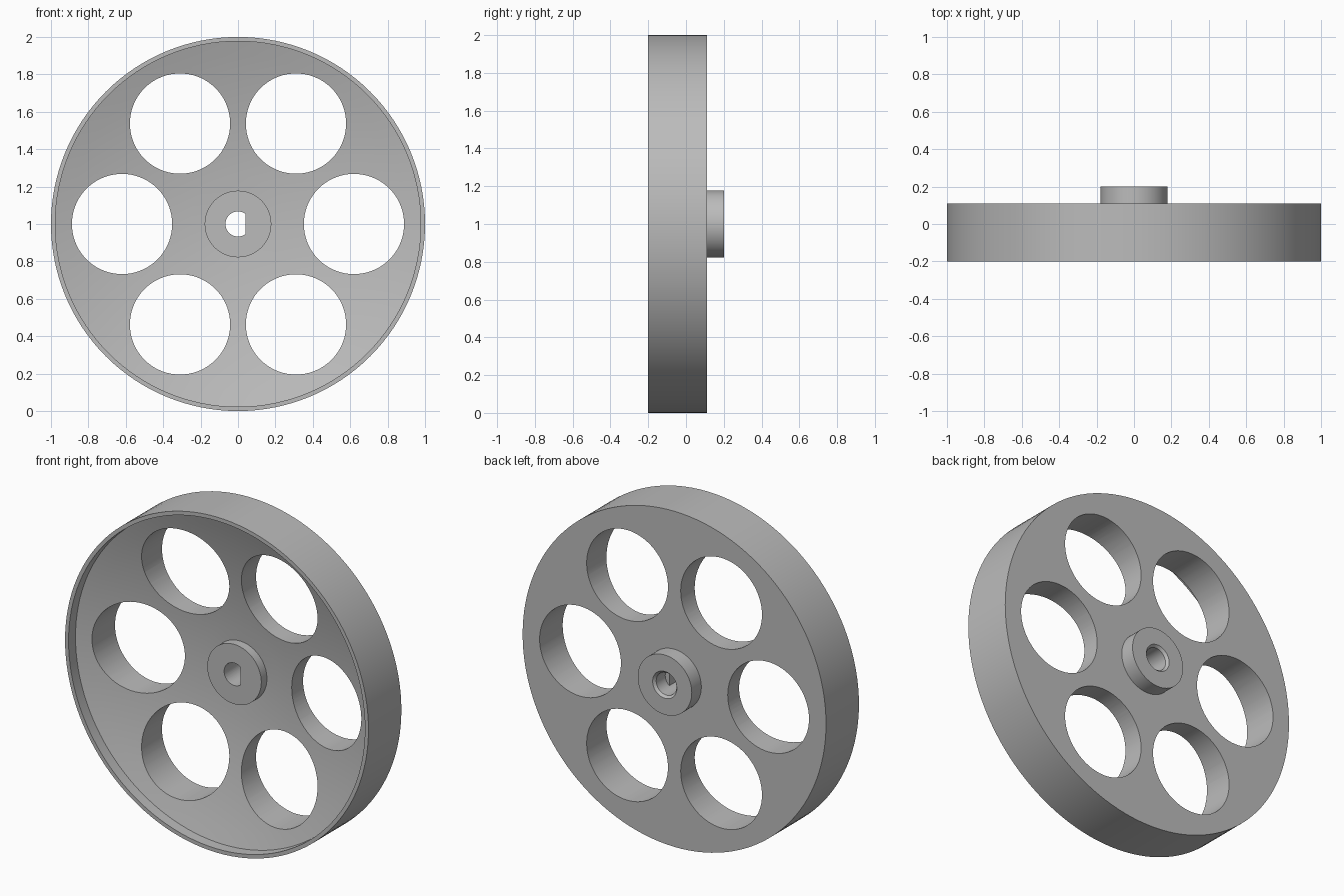
import bpy, bmesh
from math import sin, cos, pi, radians, acos
from mathutils import Matrix

cube = bpy.data.objects.get("Cube")
if cube:
    bpy.data.objects.remove(cube, do_unlink=True)

FRONT, BACK, HUB_BACK = -0.20, 0.11, 0.20
HUB_R, LIP_R, CENTRE_Z = 0.178, 0.977, 1.0

grey = bpy.data.materials.new("plain_grey")
grey.use_nodes = True
grey.diffuse_color = (0.5, 0.5, 0.5, 1)
grey.node_tree.nodes["Principled BSDF"].inputs["Base Color"].default_value = (0.5, 0.5, 0.5, 1)


def finish(bm, name):
    bmesh.ops.remove_doubles(bm, verts=bm.verts, dist=1e-5)
    bmesh.ops.recalc_face_normals(bm, faces=bm.faces)
    mesh = bpy.data.meshes.new(name)
    bm.to_mesh(mesh)
    bm.free()
    mesh.materials.append(grey)
    obj = bpy.data.objects.new(name, mesh)
    bpy.context.collection.objects.link(obj)
    return obj


def lathe(name, profile, segments):
    """Spin (radius, y) points around the axle."""
    bm = bmesh.new()
    verts = [bm.verts.new((r, y, CENTRE_Z)) for r, y in profile]
    edges = [bm.edges.new(pair) for pair in zip(verts, verts[1:])]
    bmesh.ops.spin(bm, geom=verts + edges, cent=(0, 0, CENTRE_Z), axis=(0, 1, 0),
                   angle=2 * pi, steps=segments, use_merge=True)
    return finish(bm, name)


def prism(name, outline, y0, y1):
    """Extrude an (x, z) outline along the axle."""
    bm = bmesh.new()
    face = bm.faces.new([bm.verts.new((x, y0, z + CENTRE_Z)) for x, z in outline])
    new = bmesh.ops.extrude_face_region(bm, geom=[face])["geom"]
    bmesh.ops.translate(bm, vec=(0, y1 - y0, 0),
                        verts=[v for v in new if isinstance(v, bmesh.types.BMVert)])
    return finish(bm, name)


def arc(cx, cz, r, start, end, n):
    return [(cx + r * cos(start + (end - start) * i / n),
             cz + r * sin(start + (end - start) * i / n)) for i in range(n + 1)]


# Wheel body: hub boss, hollow dished front, lip, tread, flat back, rear boss
def dish(r):
    return FRONT + 0.2235 - 0.1655 * r * r


rings = 10
dish_curve = [(r, dish(r)) for r in
              (HUB_R + (LIP_R - HUB_R) * i / rings for i in range(rings + 1))]
profile = ([(0, -0.035), (HUB_R, -0.035)] + dish_curve +
           [(LIP_R, FRONT), (1, FRONT), (1, BACK), (HUB_R, BACK),
            (HUB_R, HUB_BACK), (0, HUB_BACK)])
wheel = lathe("wheel", profile, 128)

# Six lightening holes
cutters = []
for k in range(6):
    a = k * pi / 3
    outline = arc(0.62 * cos(a), 0.62 * sin(a), 0.268, 0, 2 * pi, 72)[:-1]
    cutters.append(prism("hole_cutter", outline, -0.4, 0.4))

# Axle bore: flat-sided at the front, round and slightly countersunk at the back
BORE_R, FLAT_X = 0.067, 0.04
a = acos(FLAT_X / BORE_R)
cutters.append(prism("keyed_bore_cutter", arc(0, 0, BORE_R, a, 2 * pi - a, 36), -0.3, 0.15))
cutters.append(lathe("round_bore_cutter",
                     [(0, 0.10), (BORE_R, 0.10), (BORE_R, 0.185), (0.08, HUB_BACK),
                      (0.08, 0.3), (0, 0.3)], 48))

for c in cutters:
    c.hide_render = True
    mod = wheel.modifiers.new("cut", 'BOOLEAN')
    mod.operation = 'DIFFERENCE'
    mod.solver = 'EXACT'
    mod.object = c

# Bake the cuts and drop the cutters
bpy.context.view_layer.update()
graph = bpy.context.evaluated_depsgraph_get()
baked = bpy.data.meshes.new_from_object(wheel.evaluated_get(graph))
wheel.modifiers.clear()
wheel.data = baked
for c in cutters:
    bpy.data.objects.remove(c, do_unlink=True)

bpy.ops.object.select_all(action='DESELECT')
wheel.select_set(True)
bpy.context.view_layer.objects.active = wheel
bpy.ops.object.shade_smooth_by_angle(angle=radians(30))
